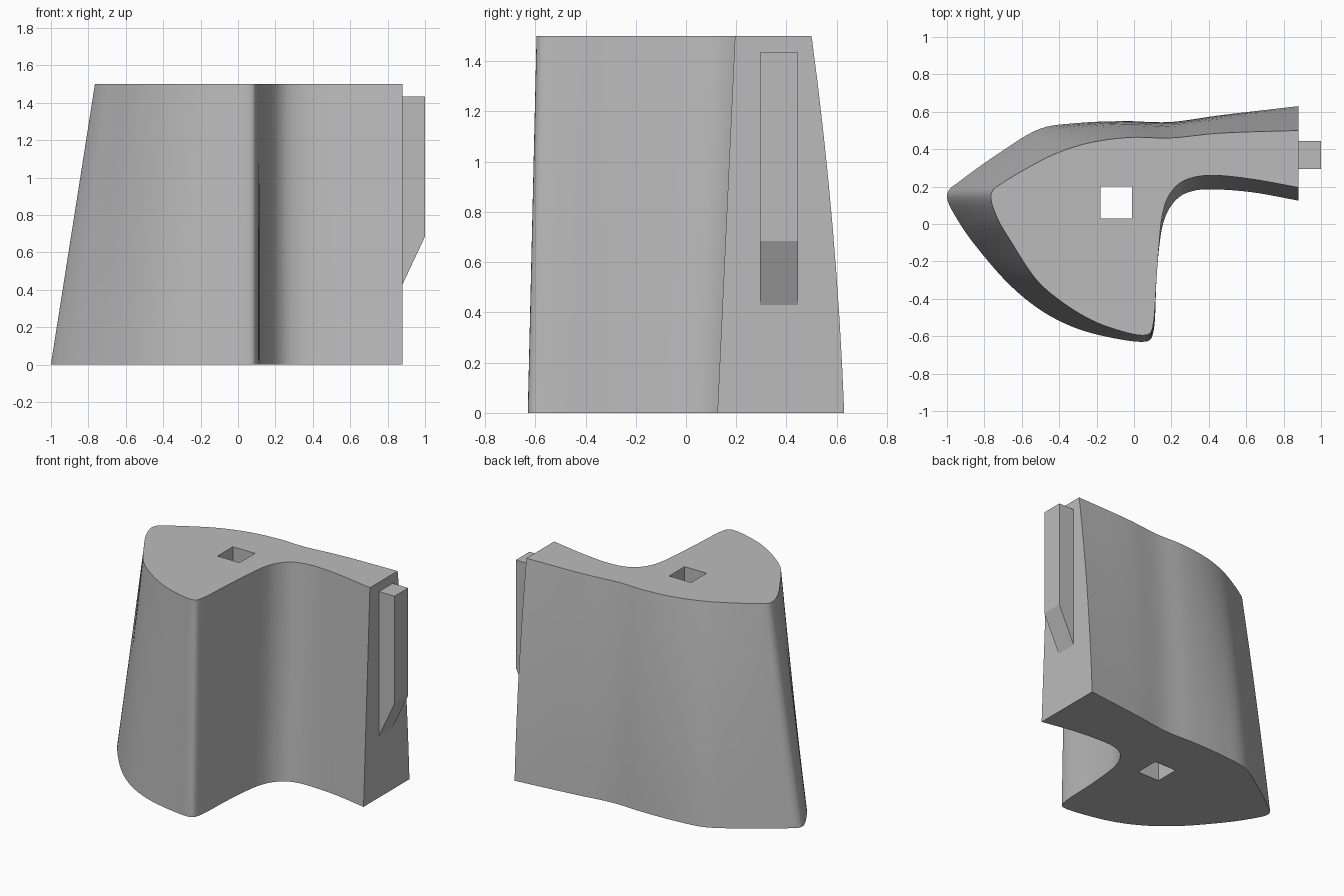
import bpy, bmesh, math
from mathutils import Vector

cube = bpy.data.objects.get("Cube")
if cube:
    bpy.data.objects.remove(cube)

HEIGHT = 1.5
LAYERS = 8
STEPS = 6

grey = bpy.data.materials.new("plain grey")
grey.use_nodes = True
colour = (0.5, 0.5, 0.5, 1)
grey.diffuse_color = colour
grey.node_tree.nodes["Principled BSDF"].inputs["Base Color"].default_value = colour

# Matching outlines: back wall, rounded side, front tip, concave wall
base_outline = [
    (.88, .63), (.45, .58), (.19, .545), (-.05, .55), (-.3, .54), (-.5, .51),
    (-.72, .38), (-.93, .23), (-.99, .18), (-1, .14), (-.93, 0), (-.82, -.15),
    (-.66, -.33), (-.5, -.46), (-.34, -.545), (-.18, -.595), (.04, -.63),
    (.085, -.62), (.105, -.57), (.12, -.3), (.135, -.12), (.155, 0),
    (.19, .085), (.25, .15), (.33, .18), (.43, .185), (.63, .17), (.88, .125)]
top_outline = [
    (.88, .5), (.45, .485), (.19, .46), (-.02, .463), (-.235, .435), (-.41, .38),
    (-.56, .305), (-.71, .215), (-.755, .18), (-.765, .14), (-.73, .03), (-.66, -.09),
    (-.52, -.3), (-.395, -.41), (-.235, -.51), (-.11, -.56), (.04, -.595),
    (.085, -.585), (.102, -.54), (.12, -.3), (.133, -.12), (.15, .04),
    (.18, .14), (.24, .215), (.32, .25), (.43, .26), (.63, .24), (.88, .195)]


def smooth_path(points):
    """Centripetal spline through the points, ends kept sharp."""
    pts = [Vector(p) for p in points]
    pts = [2 * pts[0] - pts[1]] + pts + [2 * pts[-1] - pts[-2]]
    path = []
    for a, b, c, d in zip(pts, pts[1:], pts[2:], pts[3:]):
        t1 = (b - a).length ** .5
        t2 = t1 + (c - b).length ** .5
        t3 = t2 + (d - c).length ** .5
        for i in range(STEPS):
            t = t1 + (t2 - t1) * i / STEPS
            p = a.lerp(b, t / t1)
            q = b.lerp(c, (t - t1) / (t2 - t1))
            r = c.lerp(d, (t - t2) / (t3 - t2))
            path.append(p.lerp(q, t / t2).lerp(q.lerp(r, (t - t1) / (t3 - t1)),
                                               (t - t1) / (t2 - t1)))
    return path + [pts[-2]]


def bridge(bm, lower, upper):
    for i in range(len(lower)):
        j = (i + 1) % len(lower)
        bm.faces.new((lower[i], lower[j], upper[j], upper[i]))


def finish(bm, name):
    bmesh.ops.recalc_face_normals(bm, faces=bm.faces)
    mesh = bpy.data.meshes.new(name)
    bm.to_mesh(mesh)
    bm.free()
    mesh.materials.append(grey)
    obj = bpy.data.objects.new(name, mesh)
    bpy.context.collection.objects.link(obj)
    return obj


# Tapered body, with a slightly bowed back wall
low, high = smooth_path(base_outline), smooth_path(top_outline)
back_count = 5 * STEPS
bm = bmesh.new()
rings = []
for k in range(LAYERS + 1):
    t = k / LAYERS
    ring = []
    for i, (a, b) in enumerate(zip(low, high)):
        p = a.lerp(b, t)
        bow = max(0, min(1, 2 - i / back_count))
        p.y += .018 * bow * 4 * t * (1 - t)
        ring.append(bm.verts.new((p.x, p.y, t * HEIGHT)))
    rings.append(ring)
for lower, upper in zip(rings, rings[1:]):
    bridge(bm, lower, upper)

# Square hole straight through the body
hole = [(-.18, .03), (-.01, .03), (-.01, .2), (-.18, .2)]
shaft = [[bm.verts.new((x, y, z)) for x, y in hole] for z in (0, HEIGHT)]
bridge(bm, *shaft)

# Flat end caps around the hole
for outer, inner in zip((rings[0], rings[-1]), shaft):
    edges = []
    for loop in (outer, inner):
        for a, b in zip(loop, loop[1:] + loop[:1]):
            edges.append(bm.edges.get((a, b)))
    bmesh.ops.triangle_fill(bm, edges=edges, use_beauty=True)
body = finish(bm, "tapered_body")
body.select_set(True)
bpy.context.view_layer.objects.active = body
bpy.ops.object.shade_smooth_by_angle(angle=math.radians(30))

# Mounting rail with a sloped lower end
bm = bmesh.new()
profile = [(.88, .43), (1, .685), (1, 1.435), (.88, 1.435)]
sides = [[bm.verts.new((x, y, z)) for x, z in profile] for y in (.295, .445)]
bridge(bm, *sides)
for side in sides:
    bm.faces.new(side)
finish(bm, "mounting_rail")
